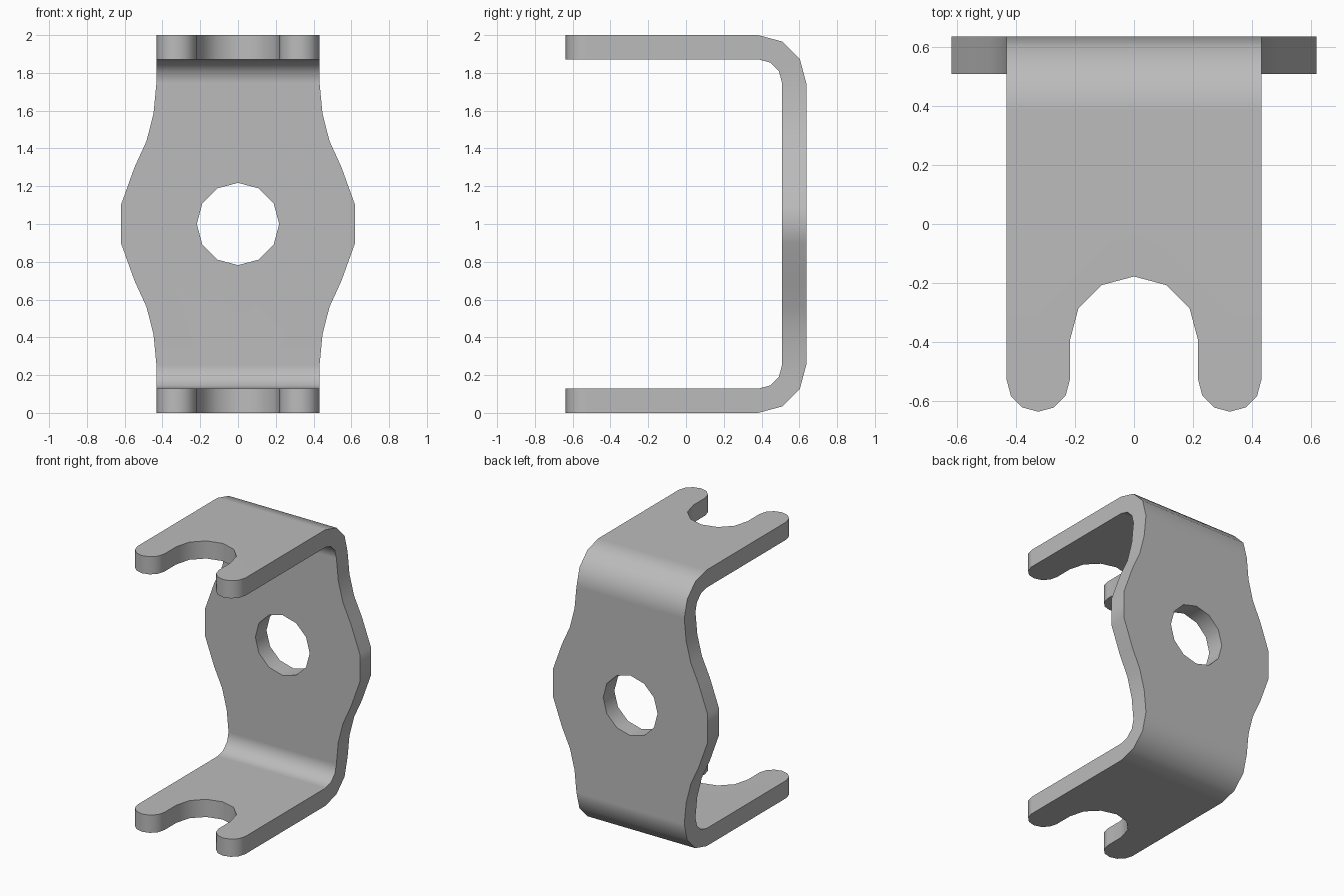
import bpy
import bmesh
from math import sin, cos, radians

if "Cube" in bpy.data.objects:
    bpy.data.objects.remove(bpy.data.objects["Cube"], do_unlink=True)

THICK, BEND_R = 0.128, 0.255
BEND_Y, BEND_Z = 0.382, 1 - BEND_R
WIDTH, HOLE_R = 0.432, 0.218
TIP_R = 0.107


def arc(cx, cy, r, start, end, steps):
    """Points on a circular arc, angles in degrees."""
    angles = [radians(start + (end - start) * i / steps) for i in range(steps + 1)]
    return [(cx + r * cos(a), cy + r * sin(a)) for a in angles]


def sheet_point(x, y, z, angle):
    """Outer and inner corner of the sheet; angle is the facing, 0 up, 90 back."""
    ny, nz = sin(radians(angle)), cos(radians(angle))
    return (x, y, z), (x, y - ny * THICK, z - nz * THICK)


def bend_point(x, angle):
    a = radians(angle)
    return sheet_point(x, BEND_Y + BEND_R * sin(a), BEND_Z + BEND_R * cos(a), angle)


# Forked arm: half slot, rounded prong, straight edge up to the bend
fork = arc(0, -0.396, HOLE_R, 90, 0, 3)
fork += arc(WIDTH - TIP_R, -0.53, TIP_R, 180, 360, 6)
panels = [[sheet_point(x, y, 1, 0) for x, y in fork]
          + [bend_point(WIDTH, 0), bend_point(0, 0)]]

# Rounded bend in three facets
for a in (0, 30, 60):
    panels.append([bend_point(0, a), bend_point(WIDTH, a),
                   bend_point(WIDTH, a + 30), bend_point(0, a + 30)])

# Back wall: waisted edge bulging around half of the hole
edge = [(0.447, 0.587), (0.484, 0.44), (0.548, 0.3), (0.62, 0.1), (0.62, 0)]
wall = edge + arc(0, 0, HOLE_R, 0, 90, 3)
panels.append([bend_point(0, 90), bend_point(WIDTH, 90)]
              + [sheet_point(x, BEND_Y + BEND_R, z, 90) for x, z in wall])

# One quarter of the sheet: both skins, then the rim along free edges
bm = bmesh.new()
verts = {}


def vert(co):
    key = tuple(round(c, 4) + 0.0 for c in co)
    if key not in verts:
        verts[key] = bm.verts.new(key)
    return verts[key]


directed = {}
for panel in panels:
    outer = [vert(o) for o, i in panel]
    inner = [vert(i) for o, i in panel]
    bm.faces.new(outer)
    bm.faces.new(inner[::-1])
    for k in range(len(panel)):
        n = (k + 1) % len(panel)
        directed[outer[k], outer[n]] = (inner[k], inner[n])

for (a, b), (ia, ib) in directed.items():
    on_mirror = any(abs(a.co[i]) < 0.001 and abs(b.co[i]) < 0.001 for i in (0, 2))
    if (b, a) not in directed and not on_mirror:
        bm.faces.new((b, a, ia, ib))

mesh = bpy.data.meshes.new("bracket")
bm.to_mesh(mesh)
bm.free()

bracket = bpy.data.objects.new("bracket", mesh)
bracket.location.z = 1
bpy.context.collection.objects.link(bracket)

# Plain grey metal
grey = bpy.data.materials.new("grey_metal")
grey.use_nodes = True
colour = (0.5, 0.5, 0.5, 1)
grey.diffuse_color = colour
grey.node_tree.nodes["Principled BSDF"].inputs["Base Color"].default_value = colour
mesh.materials.append(grey)

# Smooth bends, crisp rims
bpy.ops.object.select_all(action="DESELECT")
bracket.select_set(True)
bpy.context.view_layer.objects.active = bracket
bpy.ops.object.shade_smooth_by_angle(angle=radians(40))

# Mirror left to right and top to bottom
mirror = bracket.modifiers.new("mirror", "MIRROR")
mirror.use_axis = (True, False, True)
mirror.merge_threshold = 0.001
weighted = bracket.modifiers.new("flat_panel_normals", "WEIGHTED_NORMAL")
weighted.keep_sharp = True
weighted.weight = 80
